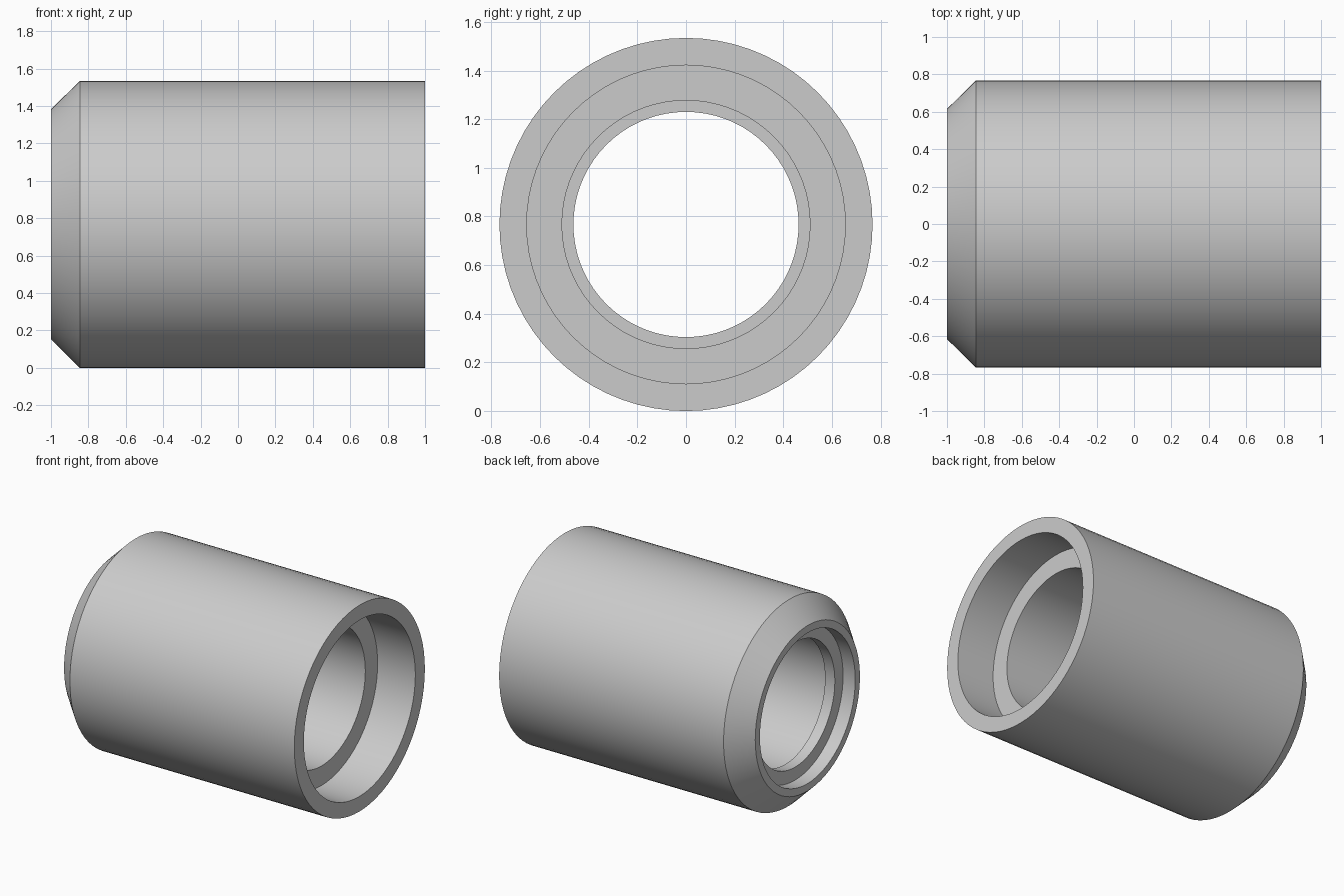
import bpy, bmesh, math
from mathutils import Vector

cube = bpy.data.objects.get("Cube")
if cube:
    bpy.data.objects.remove(cube, do_unlink=True)

RADIUS = 0.767
SIDES = 72

grey = bpy.data.materials.new("plain grey")
grey.use_nodes = True
colour = (0.6, 0.6, 0.6, 1)
grey.diffuse_color = colour
grey.node_tree.nodes["Principled BSDF"].inputs["Base Color"].default_value = colour

# Closed wall section as (x, radius): outside, socket end, bore, lip, recess
section = [
    (-1, 0.615), (-0.846, RADIUS), (1, RADIUS),
    (1, 0.655), (0.69, 0.655), (0.69, 0.51),
    (-0.82, 0.51), (-0.82, 0.463), (-0.9, 0.463),
    (-0.9, 0.56), (-1, 0.56),
]

# Revolve the section round the x axis
bm = bmesh.new()
points = [bm.verts.new((x, 0, r)) for x, r in section]
edges = [bm.edges.new((a, b)) for a, b in zip(points, points[1:] + points[:1])]
bmesh.ops.spin(bm, geom=points + edges, cent=Vector(), axis=Vector((1, 0, 0)),
               angle=math.tau, steps=SIDES, use_merge=True)
bmesh.ops.remove_doubles(bm, verts=bm.verts[:], dist=0.0001)
bmesh.ops.recalc_face_normals(bm, faces=bm.faces[:])
mesh = bpy.data.meshes.new("sleeve")
bm.to_mesh(mesh)
bm.free()

sleeve = bpy.data.objects.new("sleeve", mesh)
sleeve.location.z = RADIUS
mesh.materials.append(grey)
bpy.context.collection.objects.link(sleeve)

# Smooth walls with crisp rims
bpy.ops.object.select_all(action="DESELECT")
sleeve.select_set(True)
bpy.context.view_layer.objects.active = sleeve
bpy.ops.object.shade_smooth_by_angle(angle=math.radians(30))
